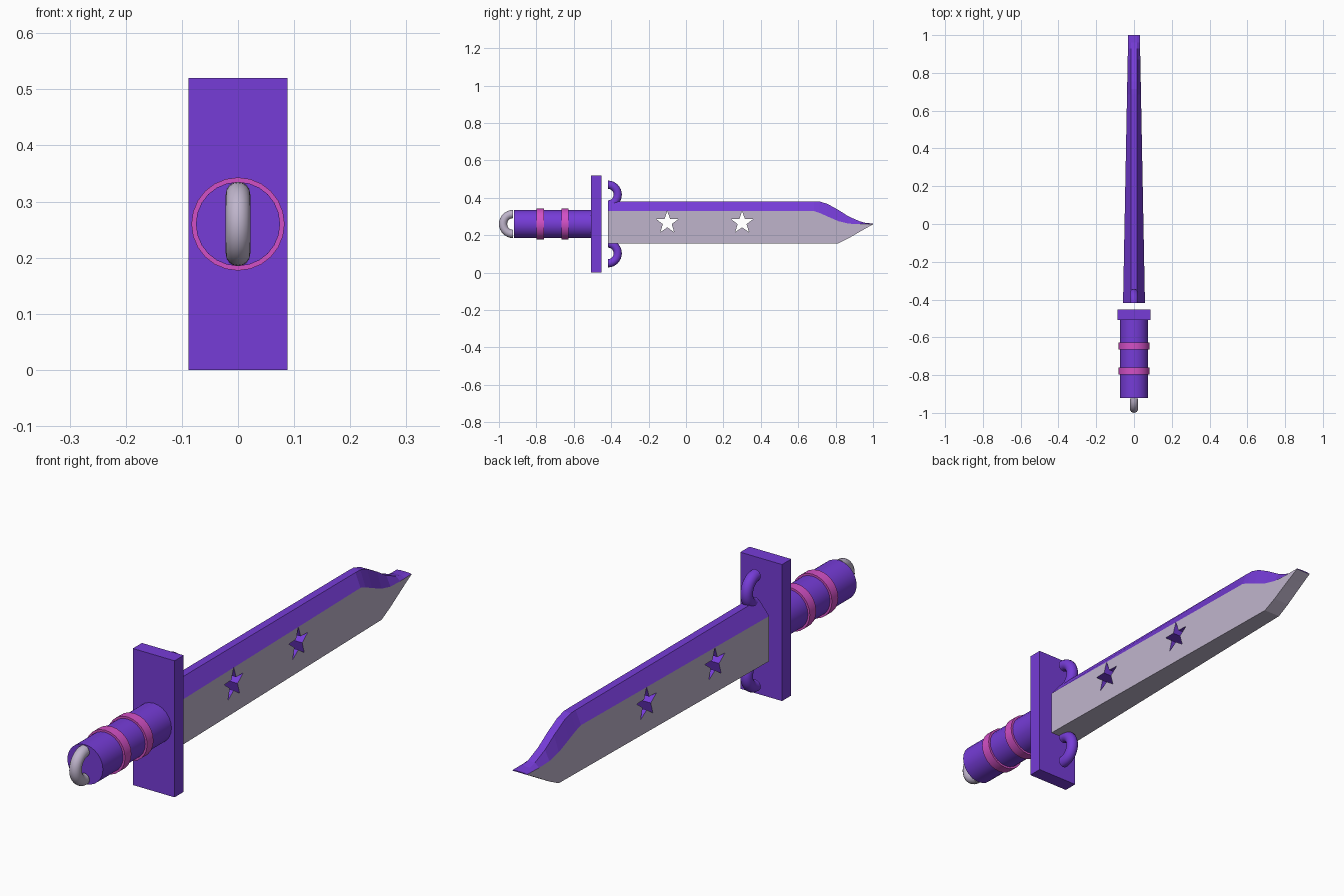
import bpy, bmesh, math
from mathutils import Vector, Matrix

if "Cube" in bpy.data.objects:
    bpy.data.objects.remove(bpy.data.objects["Cube"])

def material(name, rgb):
    m = bpy.data.materials.new(name)
    m.diffuse_color = (*rgb, 1)
    m.use_nodes = True
    m.node_tree.nodes["Principled BSDF"].inputs["Base Color"].default_value = m.diffuse_color
    return m

PURPLE = material("purple", (0.18, 0.045, 0.68))
PINK = material("pink", (0.65, 0.08, 0.56))
SILVER = material("silver", (0.52, 0.46, 0.60))
MID = 0.26  # height of the long axis

def finish(bm, name, mats, smooth=False):
    bmesh.ops.recalc_face_normals(bm, faces=bm.faces[:])
    me = bpy.data.meshes.new(name)
    bm.to_mesh(me)
    bm.free()
    ob = bpy.data.objects.new(name, me)
    bpy.context.collection.objects.link(ob)
    for m in mats:
        me.materials.append(m)
    bpy.ops.object.select_all(action='DESELECT')
    ob.select_set(True)
    bpy.context.view_layer.objects.active = ob
    if smooth:
        bpy.ops.object.shade_smooth_by_angle(angle=math.radians(40))
    return ob

def loft(rings, bm):
    """Skin equal-length rings of points and cap both ends."""
    vs = [[bm.verts.new(p) for p in r] for r in rings]
    n = len(rings[0])
    for a, b in zip(vs, vs[1:]):
        for i in range(n):
            j = (i + 1) % n
            bm.faces.new((a[i], a[j], b[j], b[i]))
    bm.faces.new(vs[0])
    bm.faces.new(vs[-1])

def rod(name, r, y0, y1, mat):
    bm = bmesh.new()
    m = Matrix.Translation((0, (y0 + y1) / 2, MID)) @ Matrix.Rotation(math.pi / 2, 4, 'X')
    bmesh.ops.create_cone(bm, cap_ends=True, segments=24, radius1=r, radius2=r,
                          depth=y1 - y0, matrix=m)
    return finish(bm, name, [mat], True)

def half_ring(name, y, z, direction, mat, R=0.053, r=0.022):
    """Half torus in the YZ plane, bulging along +y or -y."""
    bm, rings = bmesh.new(), []
    for i in range(17):
        a = -math.pi / 2 + math.pi * i / 16
        ring = []
        for k in range(16):
            t = math.tau * k / 16
            d = R + r * math.cos(t)
            ring.append((r * math.sin(t), y + direction * d * math.cos(a), z + d * math.sin(a)))
        rings.append(ring)
    loft(rings, bm)
    return finish(bm, name, [mat], True)

# grip with two bands and a pommel loop
rod("grip", 0.075, -0.92, -0.49, PURPLE)
rod("rear_band", 0.083, -0.798, -0.760, PINK)
rod("front_band", 0.083, -0.665, -0.627, PINK)
half_ring("pommel_loop", -0.925, MID, -1, SILVER)

# guard plate
bm = bmesh.new()
bmesh.ops.create_cube(bm, size=1)
bmesh.ops.scale(bm, vec=(0.176, 0.055, 0.52), verts=bm.verts)
bmesh.ops.translate(bm, vec=(0, -0.48, MID), verts=bm.verts)
finish(bm, "guard", [PURPLE])

# hooks above and below the blade root
for name, s in (("upper_hook", 1), ("lower_hook", -1)):
    half_ring(name, -0.418, MID + s * 0.157, 1, PURPLE)

# blade: stations of y, bottom z, shoulder z, spine z
STATIONS = [(-0.418, .157, .329, .381), (0.685, .157, .329, .381), (0.715, .157, .319, .380),
            (0.755, .157, .301, .368), (0.815, .157, .275, .335), (0.87, .184, .262, .300),
            (0.93, .219, .259, .274), (0.96, .236, .2595, .266), (1.0, .258, .260, .262)]
rings = []
for y, zb, zs, zt in STATIONS:
    w = 0.058 - 0.027 * (y + 0.418) / 1.418
    half = [(w, zb), (w, zs), (0.015, zt)]
    rings.append([(x, y, z) for x, z in half] + [(-x, y, z) for x, z in reversed(half)])
bm = bmesh.new()
loft(rings, bm)
bmesh.ops.recalc_face_normals(bm, faces=bm.faces[:])
for f in bm.faces:  # flats and underside silver, bevelled spine and root purple
    n = f.normal
    f.material_index = 1 if abs(n.x) > 0.95 or n.z < -0.3 else 0
blade = finish(bm, "blade", [PURPLE, SILVER])

# star-shaped through holes with purple walls
for y in (-0.10, 0.30):
    bm = bmesh.new()
    star = []
    for i in range(10):
        r = 0.062 if i % 2 == 0 else 0.025
        a = math.pi / 2 + math.pi * i / 5
        star.append((y + r * math.cos(a), 0.267 + r * math.sin(a)))
    loft([[(x, p, q) for p, q in star] for x in (-0.2, 0.2)], bm)
    cutter = finish(bm, "star_cutter", [PURPLE, SILVER])
    cutter.hide_render = True
    bpy.context.view_layer.objects.active = blade
    mod = blade.modifiers.new("star_hole", 'BOOLEAN')
    mod.operation, mod.solver, mod.object = 'DIFFERENCE', 'EXACT', cutter
    bpy.ops.object.modifier_apply(modifier=mod.name)
    bpy.data.objects.remove(cutter)
